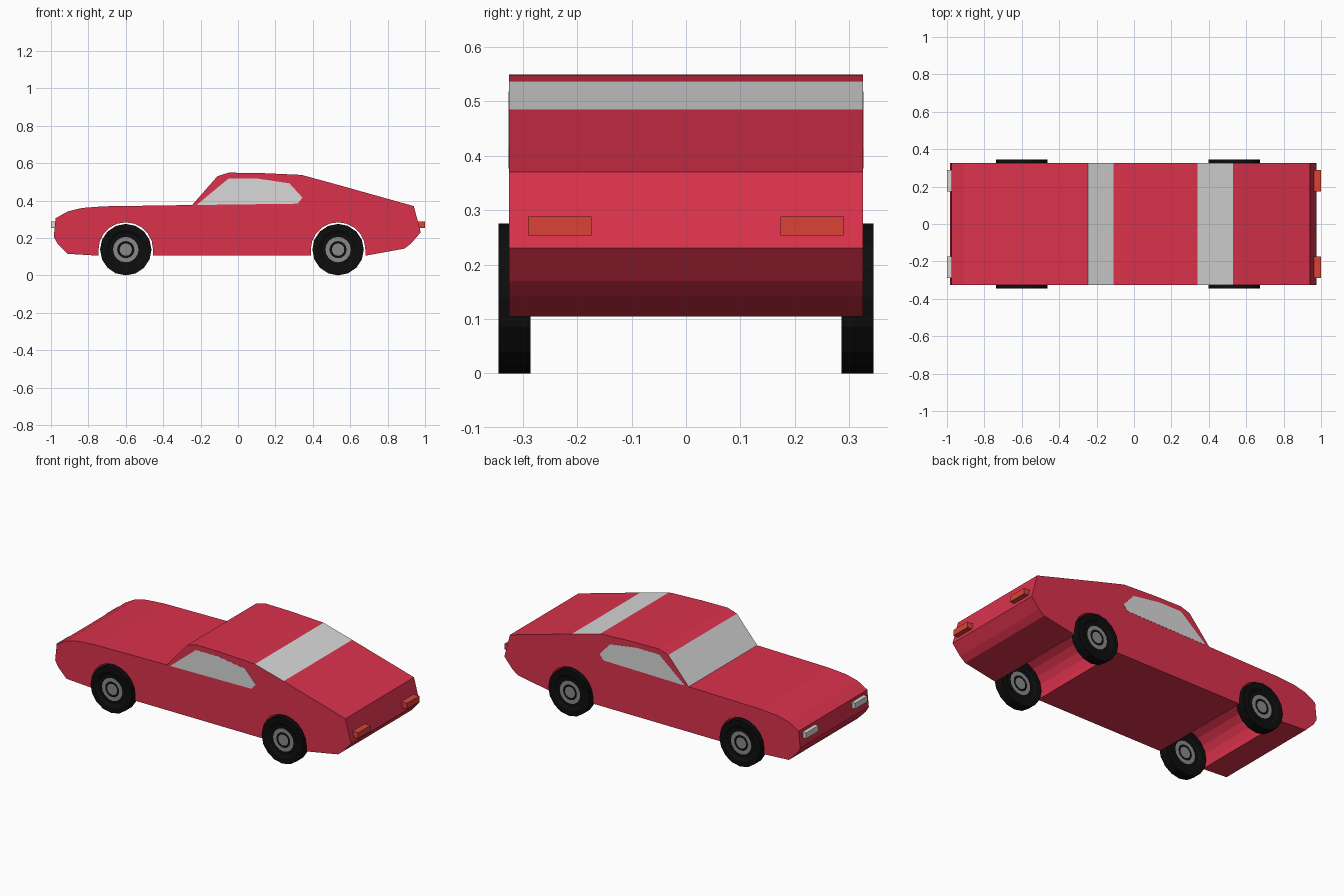
import bpy, bmesh, math

cube = bpy.data.objects.get("Cube")
if cube:
    bpy.data.objects.remove(cube)


def material(name, color):
    m = bpy.data.materials.new(name)
    m.use_nodes = True
    m.diffuse_color = (*color, 1)
    bsdf = next(n for n in m.node_tree.nodes if n.type == 'BSDF_PRINCIPLED')
    bsdf.inputs["Base Color"].default_value = (*color, 1)
    return m


RED = material("red_paint", (0.71, 0.032, 0.072))
GLASS = material("pale_glass", (0.69, 0.69, 0.69))
LAMP = material("orange_lamp", (0.70, 0.055, 0.04))
RUBBER = material("black_rubber", (0.004, 0.004, 0.004))
METAL = material("grey_metal", (0.25, 0.25, 0.25))


def finish(bm, name, mats):
    bmesh.ops.recalc_face_normals(bm, faces=bm.faces)
    mesh = bpy.data.meshes.new(name)
    bm.to_mesh(mesh)
    bm.free()
    for m in mats:
        mesh.materials.append(m)
    ob = bpy.data.objects.new(name, mesh)
    bpy.context.collection.objects.link(ob)
    return ob


def prism(name, outline, y0, y1, mats, glass_edges=()):
    """Extrude an x-z outline along y; edges starting at given points get slot 1."""
    bm = bmesh.new()
    a = [bm.verts.new((x, y0, z)) for x, z in outline]
    b = [bm.verts.new((x, y1, z)) for x, z in outline]
    bm.faces.new(a)
    bm.faces.new(b[::-1])
    for i, p in enumerate(outline):
        j = (i + 1) % len(outline)
        f = bm.faces.new((a[i], b[i], b[j], a[j]))
        f.material_index = 1 if p in glass_edges else 0
    return finish(bm, name, mats)


FRONT_AXLE, REAR_AXLE = -0.6, 0.535
SILL, AXLE_Z, WHEEL_R = 0.105, 0.1375, 0.1375
HALF_WIDTH = 0.325


def arch(cx, r=0.146, steps=10):
    """Wheel opening, walked from the rear edge to the front edge."""
    curve = [(cx + r * math.cos(math.pi * i / steps),
              AXLE_Z + r * math.sin(math.pi * i / steps)) for i in range(steps + 1)]
    return [(cx + r, SILL)] + curve + [(cx - r, SILL)]


# Body shell: one side profile with windscreen and rear glass as coloured bands
windscreen_base, rear_glass_top = (-0.245, 0.376), (0.34, 0.537)
profile = [(-0.91, 0.115), (-0.965, 0.17), (-0.985, 0.205), (-0.975, 0.305), (-0.91, 0.342),
           (-0.835, 0.36), (-0.72, 0.369), windscreen_base, (-0.11, 0.53),
           (-0.05, 0.549), (0.12, 0.547), rear_glass_top, (0.53, 0.485),
           (0.94, 0.37), (0.977, 0.23), (0.925, 0.17), (0.89, 0.143)]
profile += arch(REAR_AXLE) + arch(FRONT_AXLE)
prism("body", profile, -HALF_WIDTH, HALF_WIDTH, (RED, GLASS),
      (windscreen_base, rear_glass_top))

# Side windows: thin plates on each flank
window = [(-0.222, 0.376), (-0.05, 0.518), (0.10, 0.518), (0.275, 0.492),
          (0.345, 0.415), (0.318, 0.383)]
for side, sy in (("left", 1), ("right", -1)):
    prism(f"side_window_{side}", window, sy * (HALF_WIDTH - 0.002),
          sy * (HALF_WIDTH + 0.001), (GLASS,))

# Head and tail lamps
for side, sy in (("left", 1), ("right", -1)):
    for name, x0, x1, mat in (("headlamp", -1.0, -0.95, GLASS),
                              ("tail_lamp", 0.94, 1.0, LAMP)):
        box = [(x0, 0.253), (x1, 0.253), (x1, 0.288), (x0, 0.288)]
        prism(f"{name}_{side}", box, sy * 0.174, sy * 0.29, (mat,))


def wheel(name, cx, cy, sides=16):
    """Turned wheel, the same on both faces: tyre, metal ring, dark groove, hub."""
    half = 0.029
    # radius, half thickness, and slot of the band running inward from it
    bands = [(WHEEL_R, half, 0), (0.105, half, 0), (0.09, 0.02, 0),
             (0.068, 0.02, 1), (0.046, 0.02, 0), (0.033, 0.02, 1)]
    bm = bmesh.new()
    outer = []
    for face in (1, -1):
        rings = []
        for r, y, _ in bands:
            rings.append([bm.verts.new((cx + r * math.cos(t), cy + face * y,
                                        AXLE_Z + r * math.sin(t)))
                          for t in (math.tau * i / sides for i in range(sides))])
        for k in range(len(rings) - 1):
            for i in range(sides):
                j = (i + 1) % sides
                f = bm.faces.new((rings[k][i], rings[k][j],
                                  rings[k + 1][j], rings[k + 1][i]))
                f.material_index = bands[k][2]
        bm.faces.new(rings[-1]).material_index = 1
        outer.append(rings[0])
    for i in range(sides):
        j = (i + 1) % sides
        bm.faces.new((outer[0][i], outer[0][j], outer[1][j], outer[1][i]))
    finish(bm, name, (RUBBER, METAL))


for end, cx in (("front", FRONT_AXLE), ("rear", REAR_AXLE)):
    for side, sy in (("left", 1), ("right", -1)):
        wheel(f"{end}_wheel_{side}", cx, sy * 0.315)
